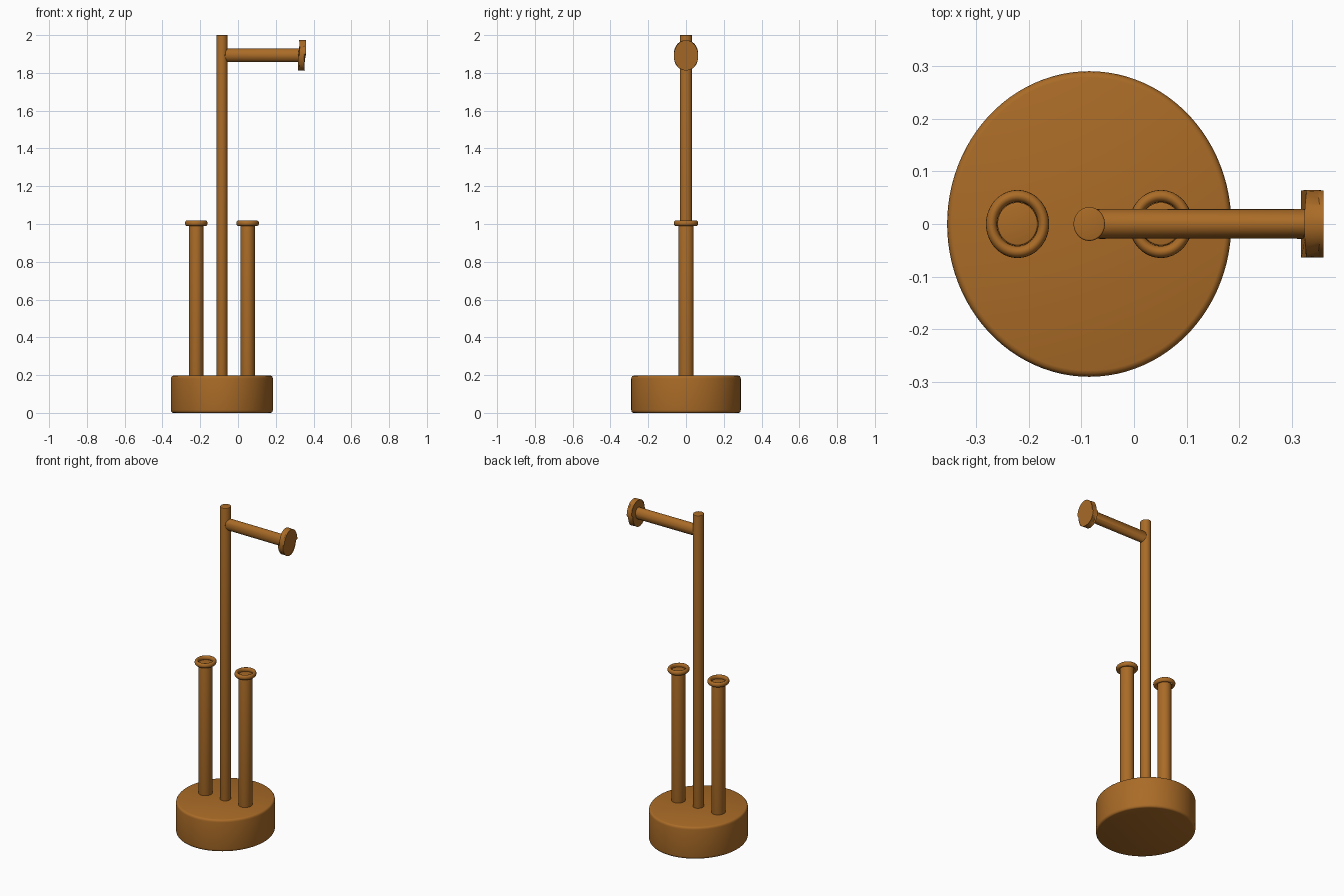
import bpy, bmesh, math
from mathutils import Matrix, Vector

cube = bpy.data.objects.get("Cube")
if cube:
    bpy.data.objects.remove(cube, do_unlink=True)

# Round parts are slightly flattened in x and stretched in z
STRETCH = Vector((0.93, 1.0, 1.25))
POST_X = -0.085

wood = bpy.data.materials.new("warm_brown_wood")
wood.use_nodes = True
color = (0.40, 0.147, 0.02, 1)
wood.diffuse_color = color
wood.node_tree.nodes["Principled BSDF"].inputs["Base Color"].default_value = color


def finish(obj):
    obj.data.materials.append(wood)
    bpy.ops.object.select_all(action='DESELECT')
    obj.select_set(True)
    bpy.context.view_layer.objects.active = obj
    bpy.ops.object.shade_smooth_by_angle(angle=math.radians(35))


def rod(name, start, end, radius, bevel, sides=64):
    """Bevelled cylinder between two points given in final coordinates."""
    start, end = Vector(start), Vector(end)
    span = end - start
    depth = Vector(a / b for a, b in zip(span, STRETCH)).length
    bm = bmesh.new()
    bmesh.ops.create_cone(bm, cap_ends=True, segments=sides,
                          radius1=radius, radius2=radius, depth=depth)
    if abs(span.x) > abs(span.z):
        bm.transform(Matrix.Rotation(math.pi / 2, 4, 'Y'))
    rims = [e for e in bm.edges if any(len(f.verts) > 4 for f in e.link_faces)]
    bmesh.ops.bevel(bm, geom=rims, offset=bevel, segments=3, profile=0.5,
                    affect='EDGES')
    bm.transform(Matrix.Diagonal(STRETCH).to_4x4())
    mesh = bpy.data.meshes.new(name)
    bm.to_mesh(mesh)
    bm.free()
    obj = bpy.data.objects.new(name, mesh)
    obj.location = (start + end) / 2
    bpy.context.collection.objects.link(obj)
    finish(obj)


# Heavy base and central post
rod("base", (POST_X, 0, 0), (POST_X, 0, 0.197), 0.29, 0.012, 96)
rod("post", (POST_X, 0, 0.18), (POST_X, 0, 2.0), 0.032, 0.003)

# Side arm with its end stop
rod("arm", (-0.068, 0, 1.893), (0.323, 0, 1.893), 0.028, 0.003)
rod("arm_end_stop", (0.323, 0, 1.893), (0.354, 0, 1.893), 0.064, 0.006)

# Pair of storage columns with ring rims
for side, offset in (("right", -0.136), ("left", 0.136)):
    x = POST_X + offset
    rod(side + "_column", (x, 0, 0.18), (x, 0, 1.0), 0.041, 0.003)
    bpy.ops.mesh.primitive_torus_add(location=(x, 0, 1.004), major_segments=64,
                                     minor_segments=16, major_radius=0.053,
                                     minor_radius=0.0115)
    ring = bpy.context.object
    ring.name = side + "_column_rim"
    ring.scale = STRETCH
    finish(ring)
